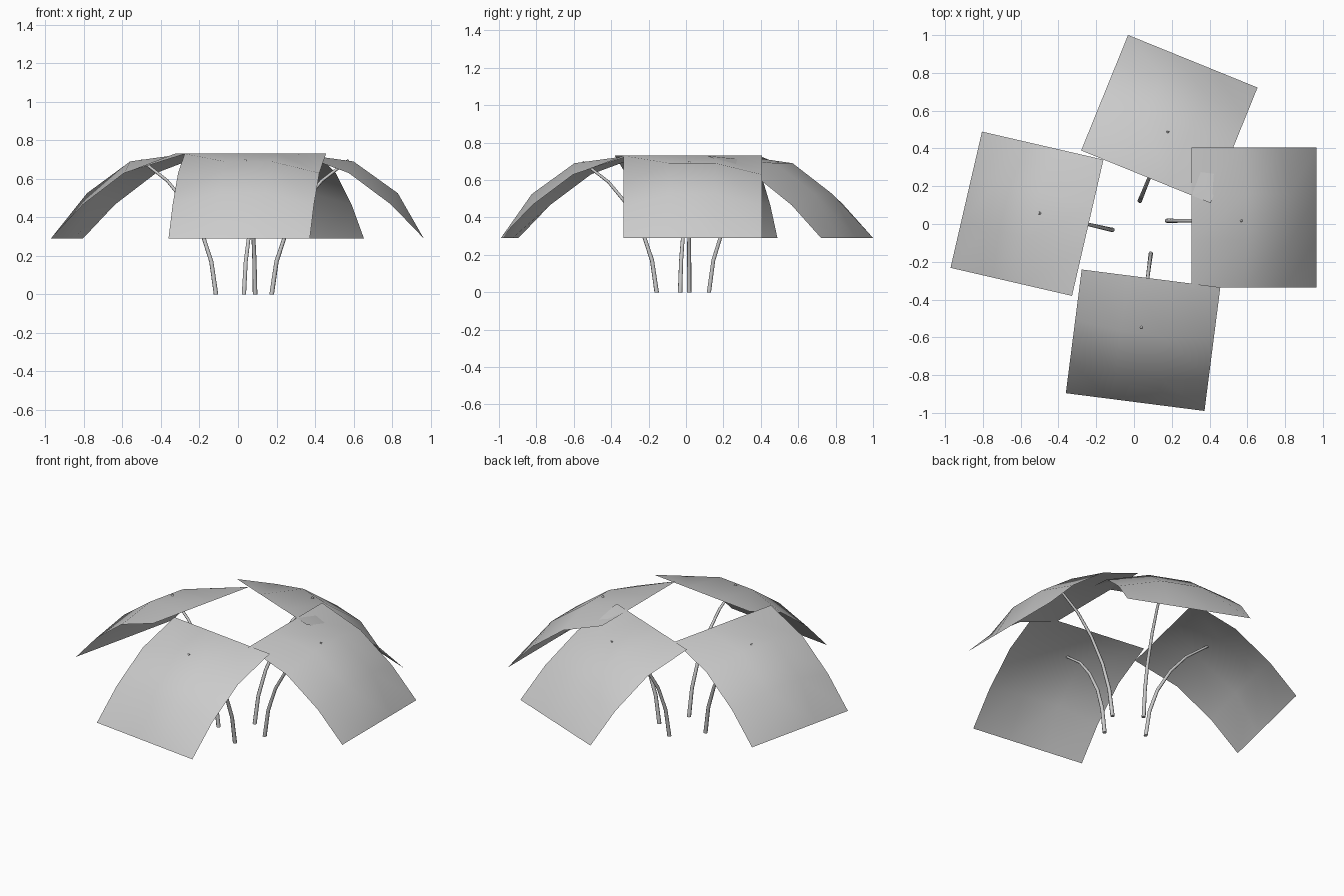
import bpy, bmesh, math
from mathutils import Matrix, Vector

cube = bpy.data.objects.get("Cube")
if cube:
    bpy.data.objects.remove(cube, do_unlink=True)

grey = bpy.data.materials.new("light_grey")
grey.use_nodes = True
grey.diffuse_color = (0.6, 0.6, 0.6, 1)
grey.node_tree.nodes["Principled BSDF"].inputs["Base Color"].default_value = (0.6, 0.6, 0.6, 1)

WIDTH = 0.74
# Profiles as (outward distance, height)
RIM = [(0, 0.73), (0.27, 0.63), (0.49, 0.466), (0.66, 0.29)]
CROWN = [(0, 0.73), (0.295, 0.69), (0.525, 0.525), (0.66, 0.29)]
STEM = [(-0.13, 0), (-0.105, 0.17), (-0.055, 0.32), (0.03, 0.47), (0.13, 0.59), (0.27, 0.697)]


def finish(name, bm, place, angle):
    bmesh.ops.recalc_face_normals(bm, faces=bm.faces)
    if name.startswith("canopy") and sum(f.normal.z for f in bm.faces) < 0:
        bmesh.ops.reverse_faces(bm, faces=bm.faces)
    bm.transform(place)
    mesh = bpy.data.meshes.new(name)
    bm.to_mesh(mesh)
    bm.free()
    mesh.materials.append(grey)
    obj = bpy.data.objects.new(name, mesh)
    bpy.context.collection.objects.link(obj)
    bpy.ops.object.select_all(action="DESELECT")
    obj.select_set(True)
    bpy.context.view_layer.objects.active = obj
    bpy.ops.object.shade_smooth_by_angle(angle=math.radians(angle))


def bridge(bm, rows, closed):
    n = len(rows[0])
    for a, b in zip(rows, rows[1:]):
        for i in range(n if closed else n - 1):
            j = (i + 1) % n
            bm.faces.new((a[i], a[j], b[j], b[i]))


# Square sheet, bent outward and bulged in the middle
def canopy(name, place):
    bm = bmesh.new()
    rows = []
    for i, profile in enumerate((RIM, CROWN, CROWN, RIM)):
        y = WIDTH * (i / 3 - 0.5)
        rows.append([bm.verts.new((r, y, z)) for r, z in profile])
    bridge(bm, rows, False)
    finish(name, bm, place, 80)


# Slim tapering stem that bends out to the middle of the sheet
def stem(name, place, sides=8):
    bm = bmesh.new()
    path = [Vector((r, -0.018, z)) for r, z in STEM]
    rings = []
    for i, p in enumerate(path):
        along = (path[min(i + 1, len(path) - 1)] - path[max(i - 1, 0)]).normalized()
        if i == 0:
            along = Vector((0, 0, 1))
        side = Vector((0, 1, 0))
        across = side.cross(along)
        radius = 0.012 - 0.001 * i
        ring = []
        for k in range(sides):
            a = math.tau * k / sides
            ring.append(bm.verts.new(p + radius * (math.cos(a) * across + math.sin(a) * side)))
        rings.append(ring)
    bridge(bm, rings, True)
    bm.faces.new(rings[0])
    bm.faces.new(rings[-1])
    finish(name, bm, place, 50)


# Four petals: inner edge centre and outward heading
PETALS = {
    "left": (0.305, 0.035, 0),
    "back": (0.063, 0.25, 67.9),
    "right": (-0.245, -0.02, 167),
    "front": (0.09, -0.288, -97.3),
}
for side, (x, y, heading) in PETALS.items():
    place = Matrix.Translation((x, y, 0)) @ Matrix.Rotation(math.radians(heading), 4, "Z")
    canopy("canopy_" + side, place)
    stem("stem_" + side, place)
